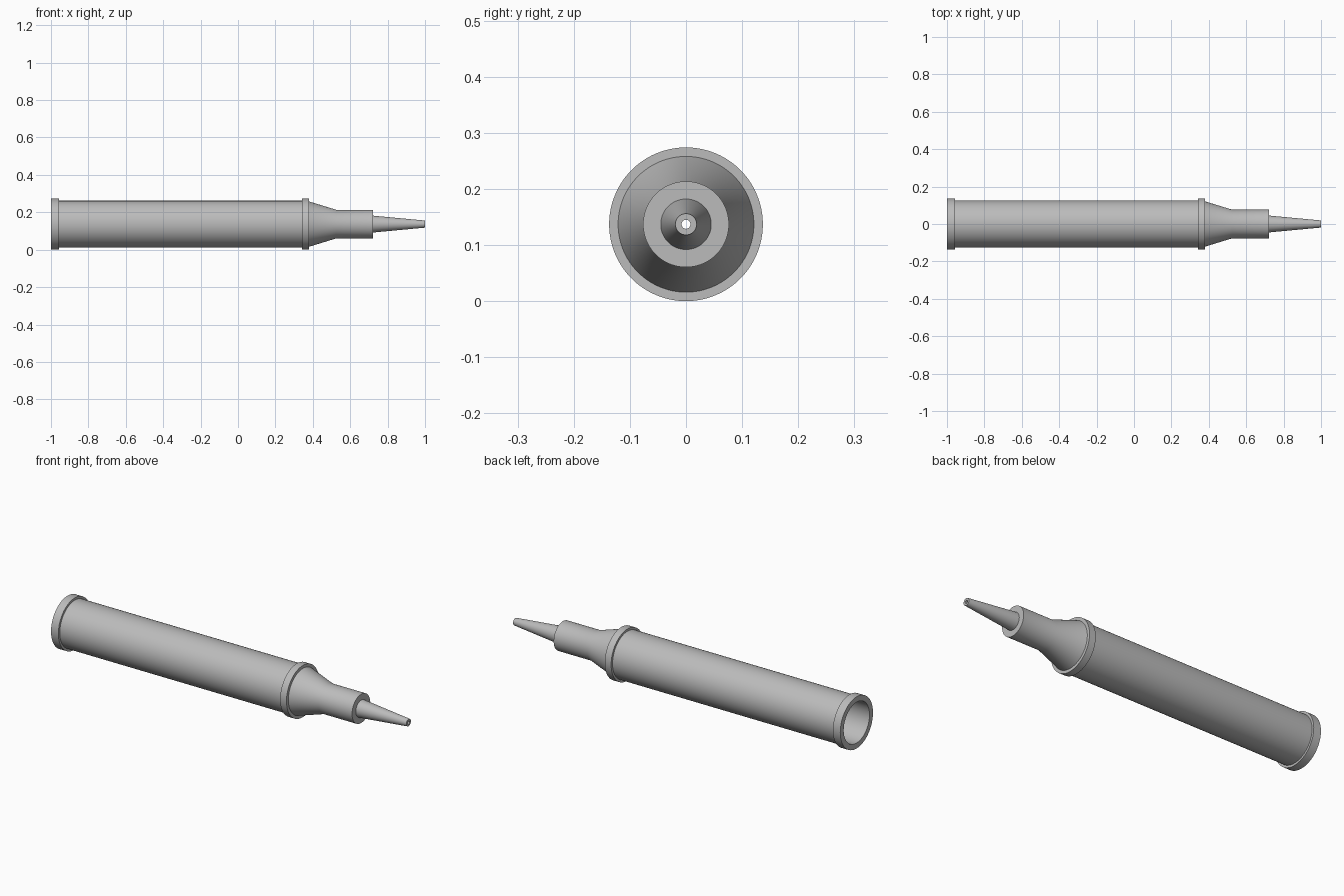
import bpy
import bmesh
import math

SEGMENTS = 96
AXIS_Z = 0.137  # height of the long axis

cube = bpy.data.objects.get("Cube")
if cube:
    bpy.data.objects.remove(cube, do_unlink=True)

grey = bpy.data.materials.new("satin grey")
grey.use_nodes = True
grey.diffuse_color = (0.5, 0.5, 0.5, 1)
grey.node_tree.nodes["Principled BSDF"].inputs["Base Color"].default_value = (0.5, 0.5, 0.5, 1)


def lathe(name, profile):
    """Spin a closed (x, radius) outline around the long axis."""
    bm = bmesh.new()
    rings = []
    for i in range(SEGMENTS):
        a = math.tau * i / SEGMENTS
        rings.append([bm.verts.new((x, r * math.cos(a), r * math.sin(a))) for x, r in profile])
    n = len(profile)
    for i, ring in enumerate(rings):
        following = rings[(i + 1) % SEGMENTS]
        for j in range(n):
            k = (j + 1) % n
            bm.faces.new((ring[j], ring[k], following[k], following[j]))
    bmesh.ops.recalc_face_normals(bm, faces=bm.faces)
    mesh = bpy.data.meshes.new(name)
    bm.to_mesh(mesh)
    bm.free()
    mesh.materials.append(grey)
    obj = bpy.data.objects.new(name, mesh)
    obj.location.z = AXIS_Z
    bpy.context.collection.objects.link(obj)
    bpy.ops.object.select_all(action="DESELECT")
    obj.select_set(True)
    bpy.context.view_layer.objects.active = obj
    bpy.ops.object.shade_smooth_by_angle(angle=math.radians(30))
    return obj


# Hollow barrel with a raised collar at each end
lathe("barrel_with_collars", [
    (-1.0, 0.108), (-1.0, 0.137), (-0.957, 0.137), (-0.957, 0.125),
    (0.343, 0.125), (0.343, 0.137), (0.38, 0.137), (0.38, 0.108)])

# Tapered shoulder running into a straight neck
lathe("tapered_neck", [
    (0.38, 0.108), (0.38, 0.121), (0.525, 0.0765), (0.722, 0.0765),
    (0.722, 0.035), (0.7, 0.06), (0.525, 0.06)])

# Slim hollow tip
lathe("needle_tip", [
    (0.722, 0.035), (0.722, 0.045), (1.0, 0.019), (1.0, 0.008)])
